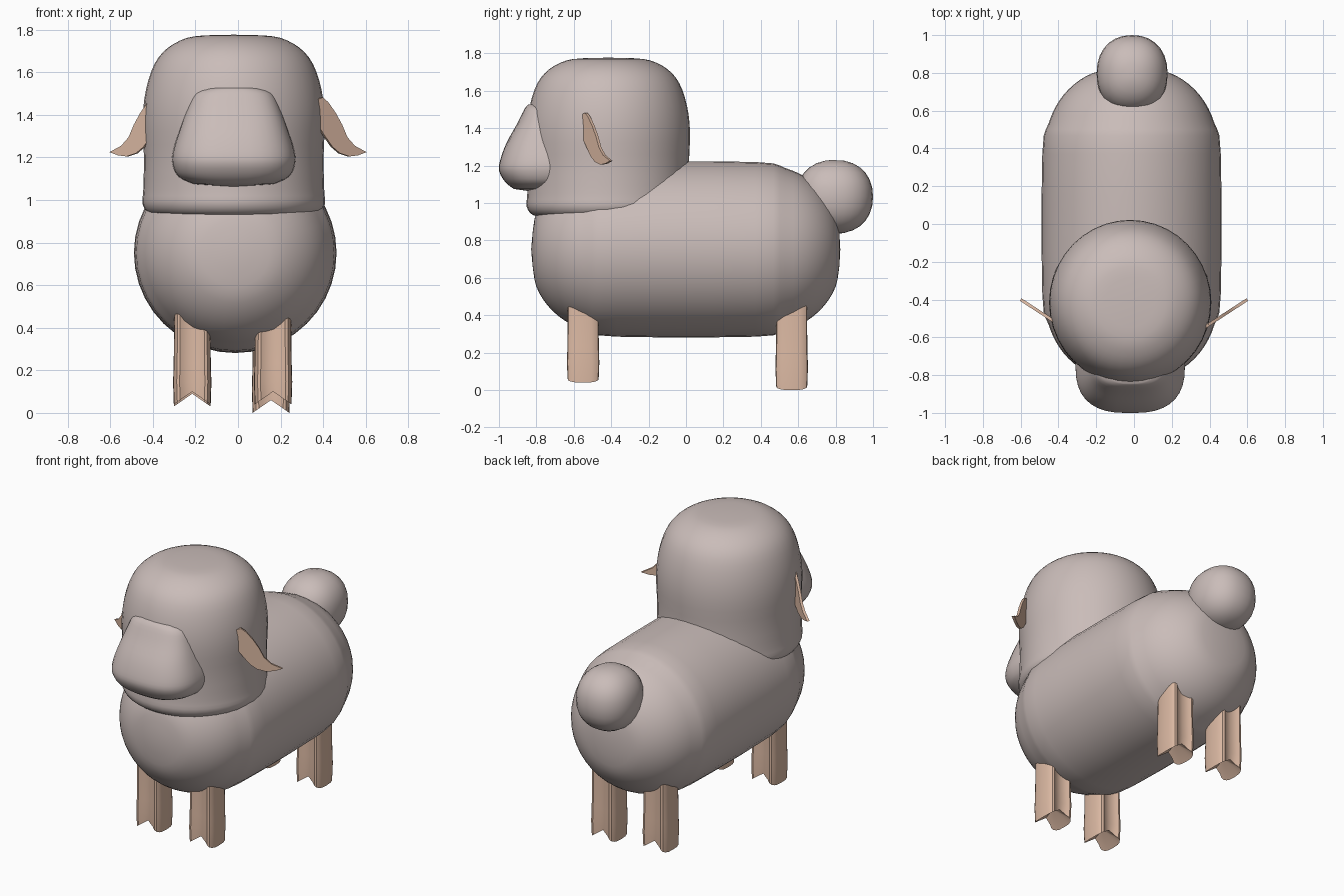
import bpy, bmesh, math
from mathutils import Vector

if "Cube" in bpy.data.objects:
    bpy.data.objects.remove(bpy.data.objects["Cube"])


def material(name, rgb):
    m = bpy.data.materials.new(name)
    m.diffuse_color = (*rgb, 1)
    m.use_nodes = True
    m.node_tree.nodes["Principled BSDF"].inputs["Base Color"].default_value = m.diffuse_color
    return m


WOOL = material("wool grey pink", (0.59, 0.505, 0.485))
SKIN = material("skin peach", (0.72, 0.49, 0.37))


def spow(v, e):
    return math.copysign(abs(v) ** e, v)


def smooth_rows(rows, steps=3):
    """Catmull-Rom interpolation through rows of numbers."""
    out = []
    pts = [rows[0]] + rows + [rows[-1]]
    for p0, p1, p2, p3 in zip(pts, pts[1:], pts[2:], pts[3:]):
        for s in range(steps):
            t = s / steps
            out.append([b + 0.5 * t * (c - a + t * (2*a - 5*b + 4*c - d + t * (3*(b - c) + d - a)))
                        for a, b, c, d in zip(p0, p1, p2, p3)])
    return out + [list(rows[-1])]


def finish(name, bm, mat, angle):
    bmesh.ops.recalc_face_normals(bm, faces=bm.faces)
    me = bpy.data.meshes.new(name)
    bm.to_mesh(me)
    bm.free()
    me.materials.append(mat)
    ob = bpy.data.objects.new(name, me)
    bpy.context.collection.objects.link(ob)
    bpy.ops.object.select_all(action='DESELECT')
    ob.select_set(True)
    bpy.context.view_layer.objects.active = ob
    bpy.ops.object.shade_smooth_by_angle(angle=math.radians(angle))
    return ob


def loft(name, rings, start, end, mat, angle=60):
    """Skin rings of points and close both ends with a fan to a centre point."""
    bm = bmesh.new()
    loops = [[bm.verts.new(p) for p in r] for r in rings]
    n = len(loops[0])
    for a, b in zip(loops, loops[1:]):
        for i in range(n):
            j = (i + 1) % n
            bm.faces.new((a[i], a[j], b[j], b[i]))
    for loop, tip in ((loops[0], start), (loops[-1], end)):
        c = bm.verts.new(tip)
        for i in range(n):
            bm.faces.new((loop[i], loop[(i + 1) % n], c))
    return finish(name, bm, mat, angle)


def angles(n):
    return [2 * math.pi * i / n for i in range(n)]


# Body: capsule turned about the y axis
half = [(0.82, 0.09), (0.80, 0.2), (0.74, 0.3), (0.65, 0.38), (0.53, 0.435), (0.37, 0.467)]
prof = smooth_rows(half + [(-y, r) for y, r in reversed(half)])
loft("body", [[(-0.013 + 1.012 * r * math.cos(a), y, 0.752 + r * math.sin(a)) for a in angles(40)]
              for y, r in prof], (-0.013, 0.825, 0.752), (-0.013, -0.828, 0.752), WOOL)

# Head: upright dome with a rounded chin edge
prof = smooth_rows([(1.774, 0.13), (1.762, 0.22), (1.715, 0.31), (1.64, 0.372), (1.52, 0.412),
                    (1.38, 0.428), (1.2, 0.422), (1.05, 0.425), (0.98, 0.428), (0.935, 0.395), (0.92, 0.32)])
loft("head", [[(-0.02 + r * math.cos(a), -0.415 + 1.02 * r * math.sin(a), z) for a in angles(40)]
              for z, r in prof], (-0.02, -0.415, 1.777), (-0.02, -0.415, 0.92), WOOL)

# Muzzle: rounded wedge, rows are height, half width, front y
prof = smooth_rows([(1.525, 0.13, -0.845), (1.50, 0.185, -0.865), (1.42, 0.222, -0.905), (1.32, 0.258, -0.96),
                    (1.23, 0.285, -0.993), (1.17, 0.288, -0.999), (1.11, 0.26, -0.965), (1.075, 0.19, -0.92)])
loft("muzzle", [[(-0.02 + w * spow(math.cos(a), 0.75), -0.74 + (0.74 + f) * -spow(math.sin(a), 0.75), z)
                 for a in angles(36)] for z, w, f in prof],
     (-0.02, -0.78, 1.532), (-0.02, -0.83, 1.062), WOOL)

# Tail: plump, slightly boxy ball
rings = []
for k in range(1, 14):
    p = math.pi * k / 14
    w = math.sin(p) ** 0.9
    rings.append([(-0.01 + 0.188 * w * spow(math.cos(a), 0.9), 0.795 + 0.205 * w * spow(math.sin(a), 0.9),
                   1.033 + 0.197 * spow(math.cos(p), 0.9)) for a in angles(28)])
loft("tail", rings, (-0.01, 0.78, 1.23), (-0.01, 0.82, 0.836), WOOL)


# Legs: grooved posts with cloven, notched ends
def leg(name, cx, cy, base):
    rings = []
    for z, s in ((0.5, 0.95), (0.36, 0.95), (0.2, 0.97), (0.11, 1.0), (None, 0.96)):
        ring = []
        for a in angles(24):
            c, d = math.cos(a), math.sin(a)
            x = 0.09 * spow(c, 0.6)
            y = 0.103 * spow(d, 0.6) * (1 - 0.35 * abs(d) ** 10)
            h = base + 0.06 * (1 - abs(x) / 0.09) if z is None else base + z * (1 - base)
            ring.append((cx + s * x, cy + s * y, h))
        rings.append(ring)
    loft(name, rings, (cx, cy, 0.5), (cx, cy, base + 0.09), SKIN, 40)


leg("front_leg_left", -0.215, -0.55, 0.04)
leg("front_leg_right", 0.165, -0.55, 0.04)
leg("rear_leg_left", -0.215, 0.565, 0.03)
leg("rear_leg_right", 0.155, 0.565, 0.0)

# Ears: thin leaf-shaped plates swept backwards
outline = [(0.36, 1.47), (0.395, 1.482), (0.42, 1.46), (0.455, 1.41), (0.485, 1.355), (0.51, 1.295), (0.545, 1.255),
           (0.60, 1.225), (0.56, 1.21), (0.52, 1.205), (0.475, 1.22), (0.44, 1.25), (0.405, 1.30), (0.36, 1.37)]
side = Vector((-0.545, 0.838, 0)) * 0.008
for name, sx, shift in (("ear_right", 1, 0), ("ear_left", -1, 0.0)):
    bm = bmesh.new()
    rows = []
    for k in (-1, 1):
        row = []
        for x, z in outline:
            p = Vector((x, -0.53 + (x - 0.4) * 0.65, z)) + side * k
            row.append(bm.verts.new((sx * p.x, p.y, p.z)))
        bm.faces.new(row)
        rows.append(row)
    n = len(outline)
    for i in range(n):
        j = (i + 1) % n
        bm.faces.new((rows[0][i], rows[0][j], rows[1][j], rows[1][i]))
    finish(name, bm, SKIN, 40)
